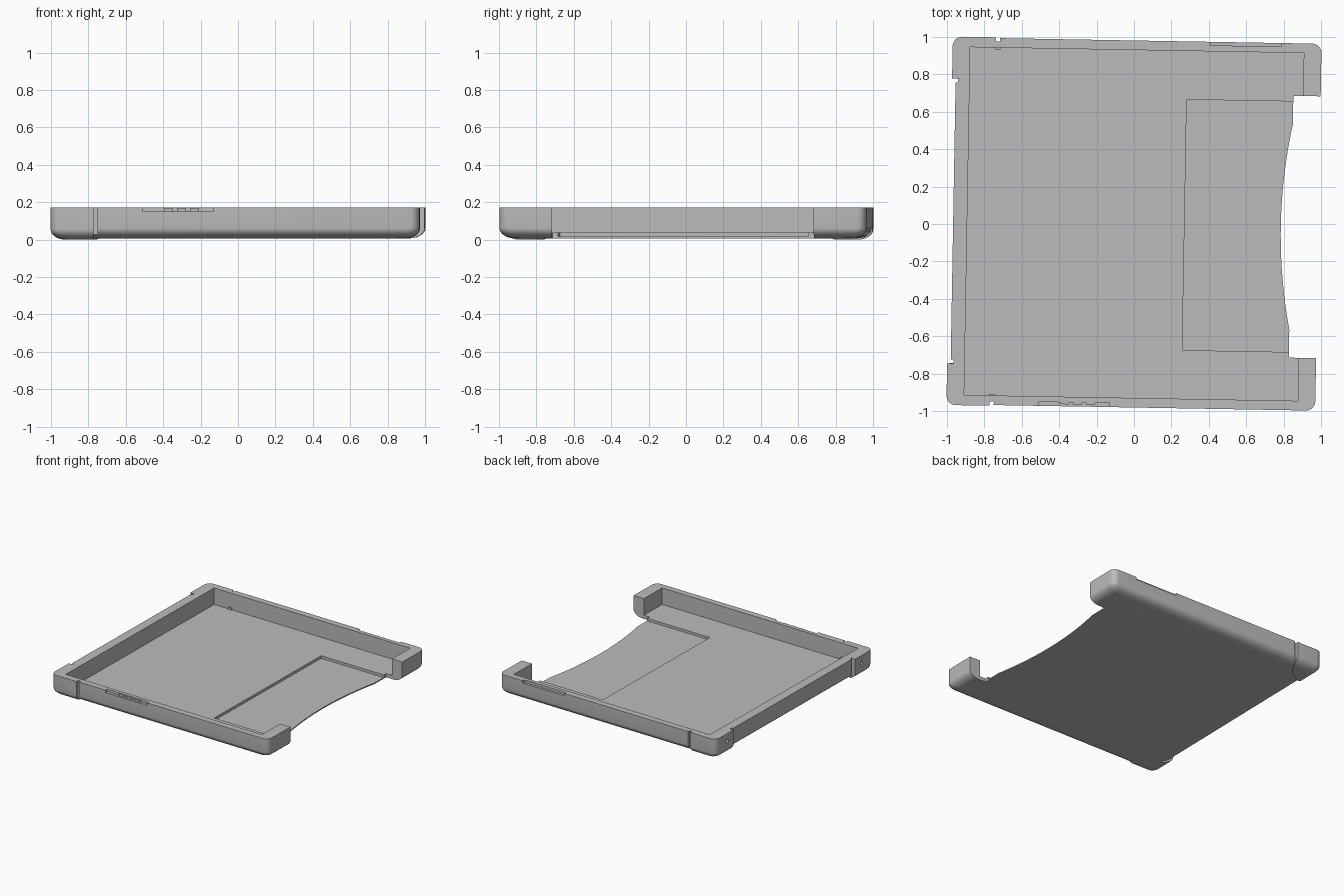
import bpy, bmesh, math
from mathutils import Matrix

cube = bpy.data.objects.get("Cube")
if cube:
    bpy.data.objects.remove(cube, do_unlink=True)

TOP, FLOOR, RECESS = 0.171, 0.037, 0.016
INNER_X, INNER_Y = 0.892, 0.93
HIGH = 0.25
helpers = []

grey = bpy.data.materials.new("plain grey")
grey.use_nodes = True
grey.diffuse_color = (0.5, 0.5, 0.5, 1)
grey.node_tree.nodes["Principled BSDF"].inputs["Base Color"].default_value = (0.5, 0.5, 0.5, 1)


def loft(name, rings):
    """Closed solid through equal-length rings of (x, y, z) points."""
    bm = bmesh.new()
    loops = [[bm.verts.new(p) for p in ring] for ring in rings]
    n = len(loops[0])
    for a, b in zip(loops, loops[1:]):
        for i in range(n):
            j = (i + 1) % n
            bm.faces.new((a[i], a[j], b[j], b[i]))
    bm.faces.new(loops[0][::-1])
    bm.faces.new(loops[-1])
    bmesh.ops.recalc_face_normals(bm, faces=bm.faces)
    mesh = bpy.data.meshes.new(name)
    bm.to_mesh(mesh)
    bm.free()
    mesh.materials.append(grey)
    obj = bpy.data.objects.new(name, mesh)
    bpy.context.scene.collection.objects.link(obj)
    return obj


def prism(name, points, z0, z1):
    return loft(name, [[(x, y, z) for x, y in points] for z in (z0, z1)])


def box(name, x0, x1, y0, y1, z0, z1):
    return prism(name, [(x0, y0), (x1, y0), (x1, y1), (x0, y1)], z0, z1)


def rounded_ring(x0, x1, y0, y1, r, z):
    ring = []
    corners = [(x1 - r, y1 - r), (x0 + r, y1 - r), (x0 + r, y0 + r), (x1 - r, y0 + r)]
    for k, (cx, cy) in enumerate(corners):
        for i in range(9):
            a = math.radians(90 * k + 90 * i / 8)
            ring.append((cx + r * math.cos(a), cy + r * math.sin(a), z))
    return ring


def rounded_slab(name, x0, x1, y, z0):
    """Block with round plan corners and a rolled lower edge."""
    rings = []
    for i in range(9):
        a = math.radians(90 * i / 8)
        d = 0.08 * (1 - math.sin(a))
        rings.append(rounded_ring(x0 + d, x1 - d, -y + d, y - d, 0.05,
                                  z0 + 0.055 * (1 - math.cos(a))))
    rings.append(rounded_ring(x0, x1, -y, y, 0.05, HIGH))
    return loft(name, rings)


def combine(target, other, operation):
    mod = target.modifiers.new(other.name, 'BOOLEAN')
    mod.operation = operation
    mod.solver = 'EXACT'
    mod.object = other
    other.hide_render = True
    helpers.append(other)


def cut(target, other):
    combine(target, other, 'DIFFERENCE')


# Outer shell
tray = rounded_slab("tray", -0.967, 0.986, 0.981, 0.007)

# Corner pads standing slightly proud of the shell
for s in (-1, 1):
    pad = rounded_slab("corner_pad", -0.986, 0.9, 0.985, 0)
    outline = [(-1.1, 1.1), (-0.755, 1.1), (-0.755, 0.95), (-0.80, 0.86),
               (-0.87, 0.80), (-0.95, 0.76), (-1.1, 0.76)]
    region = prism("pad_region", [(x, s * y) for x, y in outline], -0.1, 0.4)
    combine(pad, region, 'INTERSECT')
    combine(tray, pad, 'UNION')

# Level rim, main cavity and shallow floor recess
cut(tray, box("rim_trim", -2, 2, -2, 2, TOP, 0.5))
cut(tray, box("cavity", -INNER_X, INNER_X, -INNER_Y, INNER_Y, FLOOR, 0.4))
cut(tray, box("floor_recess", 0.27, 1.2, -0.67, 0.67, RECESS, 0.4))

# Open side with a scooped floor edge
scoop = [(1.2, -0.7), (1.2, 0.7), (0.84, 0.7)]
for i in range(25):
    y = 0.55 * (1 - i / 12)
    scoop.append((0.785 + 0.055 * (y / 0.55) ** 2, y))
scoop.append((0.84, -0.7))
cut(tray, prism("side_opening", scoop, -0.1, 0.45))

# Seam grooves beside the pads, and a small hole in each pad
for s in (-1, 1):
    ya, yb = sorted((s * 0.962, s * 1.2))
    cut(tray, box("wall_groove", -0.755, -0.733, ya, yb, 0.025, 0.4))
    ya, yb = sorted((s * 0.741, s * 0.762))
    cut(tray, box("end_groove", -1.2, -0.953, ya, yb, 0.025, 0.4))
    hole = []
    for x in (-1.1, -0.965):
        hole.append([(x, s * 0.84 + 0.014 * math.cos(i * math.pi / 8),
                      0.11 + 0.014 * math.sin(i * math.pi / 8)) for i in range(16)])
    cut(tray, loft("pad_hole", hole))

# Notches in the rim
cut(tray, box("back_notch", 0.393, 0.773, 0.962, 1.2, 0.151, 0.4))
cut(tray, box("front_notch", -0.493, -0.113, -1.2, -0.960, 0.151, 0.4))

# Bake the cuts and drop the cutters
bpy.context.view_layer.update()
result = tray.evaluated_get(bpy.context.evaluated_depsgraph_get())
baked = bpy.data.meshes.new_from_object(result)
tray.modifiers.clear()
tray.data = baked
for h in helpers:
    bpy.data.objects.remove(h, do_unlink=True)
tray.data.materials.clear()
tray.data.materials.append(grey)
parts = [tray]

# Small ribs in the front notch
for x in (-0.355, -0.285, -0.215):
    parts.append(box("notch_rib", x - 0.024, x + 0.024, -0.97, -0.955, 0.145, 0.168))

# Tiny clips at the foot of the inner walls
for s in (-1, 1):
    ya, yb = sorted((s * 0.921, s * 0.94))
    parts.append(box("inner_clip", -0.76, -0.73, ya, yb, 0.03, 0.055))

# Slight turn of the whole model, then shading
for p in parts:
    p.data.transform(Matrix.Rotation(math.radians(-1), 4, 'Z'))
bpy.ops.object.select_all(action='DESELECT')
for p in parts:
    p.select_set(True)
bpy.context.view_layer.objects.active = tray
bpy.ops.object.shade_smooth_by_angle(angle=math.radians(30))
